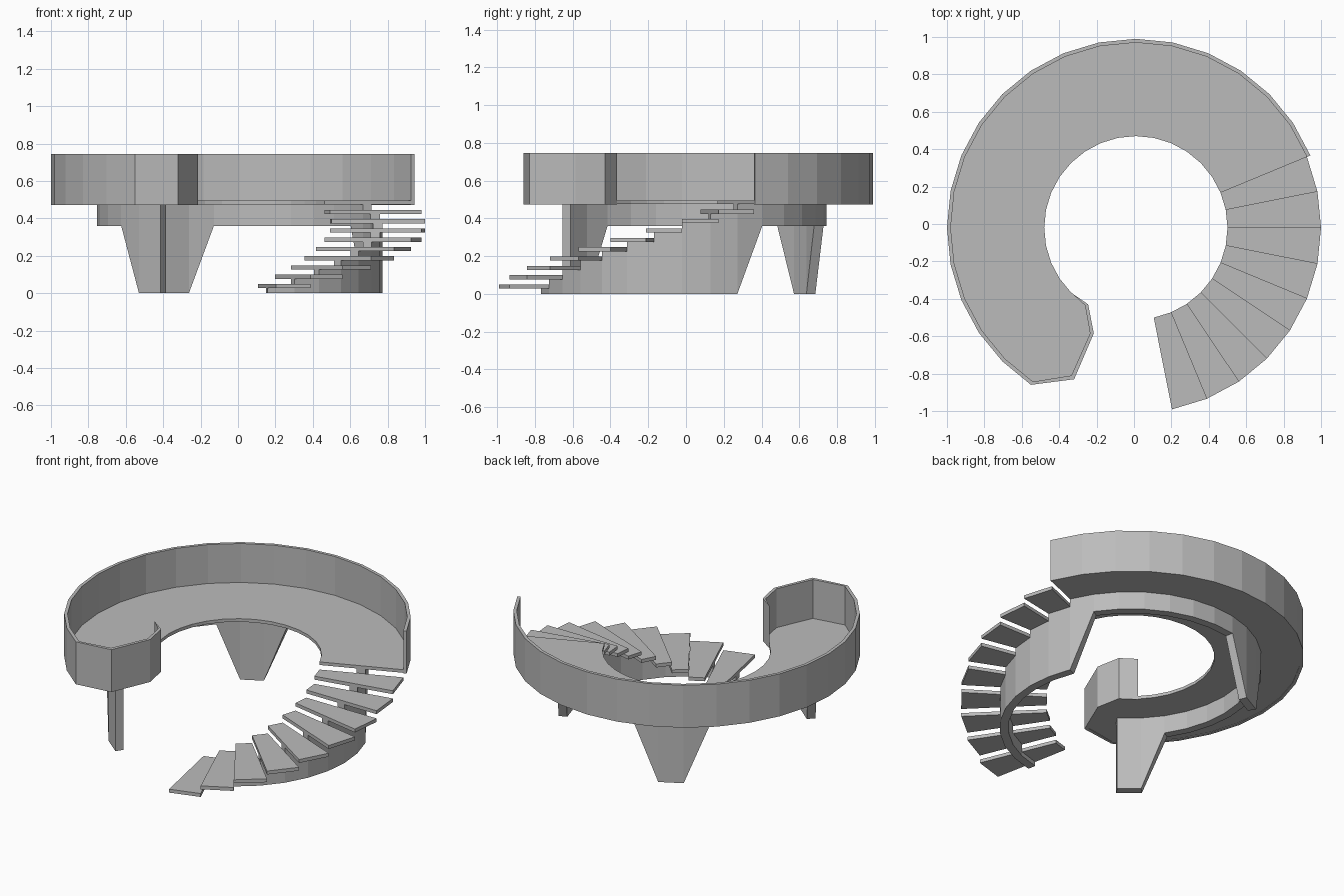
import bpy, bmesh
from math import cos, sin, radians

cube = bpy.data.objects.get("Cube")
if cube:
    bpy.data.objects.remove(cube, do_unlink=True)

CX, CY = 0.01, -0.02          # centre of all the arcs
STEP, START = 11.25, 22.5     # degrees per segment, where stair meets deck
FLOOR_TOP, FLOOR_BOTTOM = 0.495, 0.475

grey = bpy.data.materials.new("concrete_grey")
grey.use_nodes = True
GREY = (0.5, 0.5, 0.5, 1)
grey.diffuse_color = GREY
grey.node_tree.nodes["Principled BSDF"].inputs["Base Color"].default_value = GREY


def arc(r, first, last):
    """Points on a radius from segment number first to last."""
    angles = [radians(START + STEP * k) for k in range(first, last + 1)]
    return [(CX + r * cos(a), CY + r * sin(a)) for a in angles]


def band(name, outer, inner, bottom, top):
    """Closed solid between two paths; bottom is one height or one per point."""
    n = len(outer)
    if not isinstance(bottom, list):
        bottom = [bottom] * n
    bm = bmesh.new()
    rings = []
    for o, i, b in zip(outer, inner, bottom):
        corners = [(*o, b), (*o, top), (*i, top), (*i, b)]
        rings.append([bm.verts.new(c) for c in corners])
    for a, b in zip(rings, rings[1:]):
        for j in range(4):
            k = (j + 1) % 4
            bm.faces.new((a[j], a[k], b[k], b[j]))
    bm.faces.new(rings[0])
    bm.faces.new(rings[-1])
    bmesh.ops.remove_doubles(bm, verts=bm.verts, dist=0.0005)
    bmesh.ops.recalc_face_normals(bm, faces=bm.faces)
    mesh = bpy.data.meshes.new(name)
    bm.to_mesh(mesh)
    bm.free()
    mesh.materials.append(grey)
    obj = bpy.data.objects.new(name, mesh)
    bpy.context.collection.objects.link(obj)
    return obj


# Deck: long arc with a rounded bay at its far end
inner_edge = arc(0.49, 0, 18)
tip = inner_edge[-1]
bay_inside = [(-0.335, -0.81), (-0.235, -0.585), (-0.262, -0.435), tip]
bay_outside = [(-0.32, -0.83), (-0.215, -0.585), (-0.245, -0.43), tip]
floor_edge = arc(0.99, 0, 19) + bay_inside
band("deck_floor", floor_edge,
     inner_edge + [tip] * (len(floor_edge) - len(inner_edge)),
     FLOOR_BOTTOM, FLOOR_TOP)

# Parapet wall around the outside and the bay
band("parapet_wall", arc(1.01, 0, 19) + bay_outside, floor_edge, 0.472, 0.745)

# Curved beam whose underside drops to the ground at three legs
ground = {0, 8, 9, 18, 19}
undersides = [0.0 if k in ground else 0.36 for k in range(20)]
band("beam_and_legs", arc(0.763, 0, 19), arc(0.712, 0, 19),
     undersides, FLOOR_BOTTOM)

# Stair: nine wedge treads on a stepped curved stringer
RISE, THICK = 0.0495, 0.022
for n in range(1, 10):
    top = FLOOR_TOP - n * RISE
    band(f"tread_{n}", arc(0.99, -n, 1 - n), arc(0.49, -n, 1 - n), top - THICK, top)
    band(f"stringer_{n}", arc(0.763, -n, 1 - n), arc(0.712, -n, 1 - n), 0, top - THICK)
